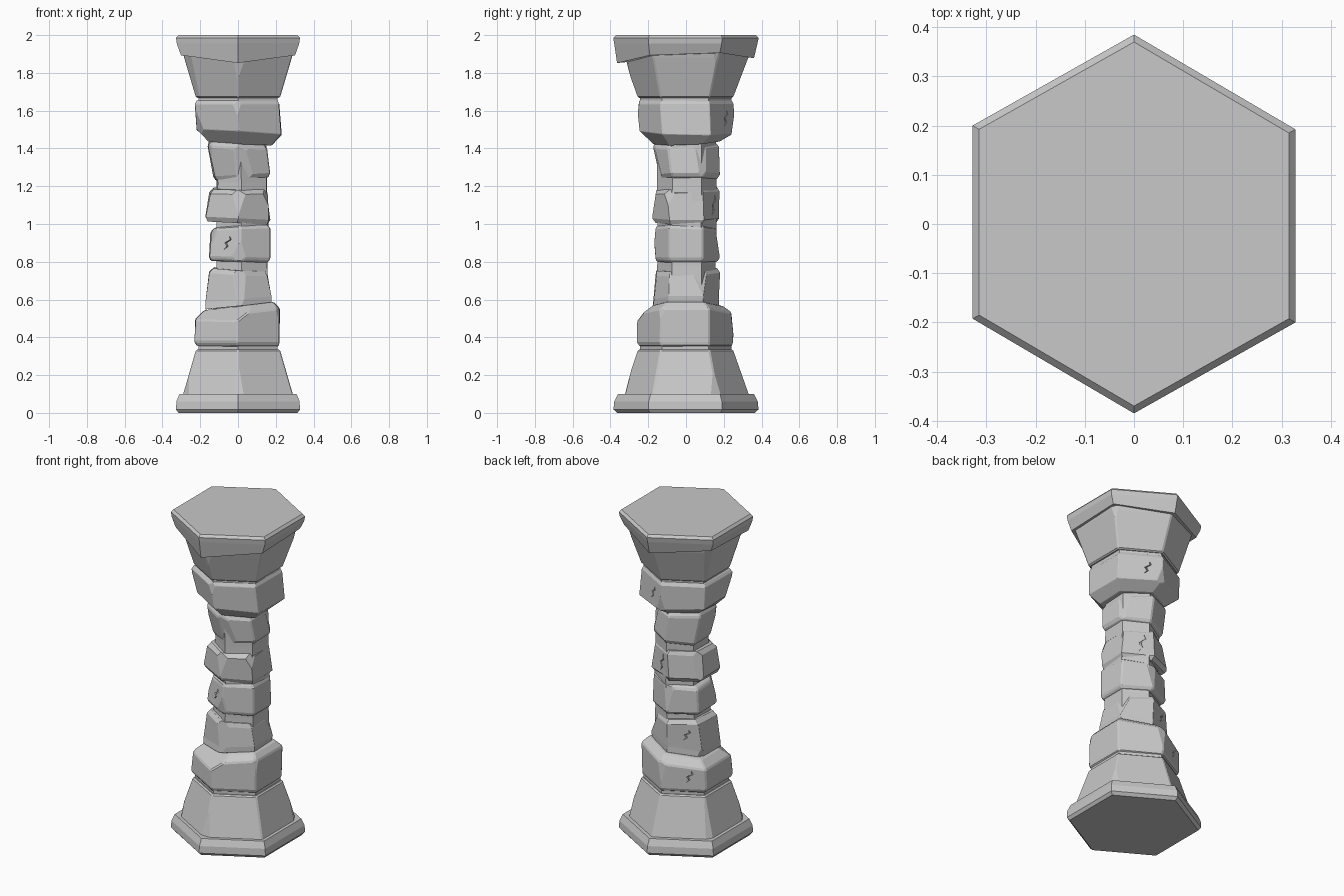
import bpy, bmesh, math, random
from mathutils import Vector

if "Cube" in bpy.data.objects:
    bpy.data.objects.remove(bpy.data.objects["Cube"])

rng = random.Random(7)
stone = bpy.data.materials.new("grey stone")
stone.use_nodes = True
GREY = (0.58, 0.58, 0.58, 1)
stone.diffuse_color = GREY
stone.node_tree.nodes["Principled BSDF"].inputs["Base Color"].default_value = GREY


def finish(name, bm):
    bmesh.ops.recalc_face_normals(bm, faces=bm.faces)
    mesh = bpy.data.meshes.new(name)
    bm.to_mesh(mesh)
    bm.free()
    mesh.materials.append(stone)
    obj = bpy.data.objects.new(name, mesh)
    bpy.context.collection.objects.link(obj)
    return obj


def hexagon(bm, z, left, right, front, back, slope_x=0, slope_y=0, dip=0, jitter=0):
    """Six corners, pointed towards front and back, on a tilted plane."""
    cx, cy, hx, hy = (left + right) / 2, (front + back) / 2, (right - left) / 2, (back - front) / 2
    ring = []
    for ux, uy in ((0, -1), (1, -.52), (1, .5), (0, 1), (-1, .52), (-1, -.5)):
        x = cx + hx * ux + rng.uniform(-jitter, jitter)
        y = cy + hy * uy + rng.uniform(-jitter, jitter)
        drop = dip if ux == 0 else 0
        ring.append(bm.verts.new((x, y, z + slope_x * x + slope_y * y - drop)))
    return ring


def chip(bm, angle, tilt, depth):
    """Slice a flat flake off the side that faces the given angle."""
    a = math.radians(angle)
    n = Vector((math.cos(a), math.sin(a), tilt)).normalized()
    reach = max(v.co.dot(n) for v in bm.verts) - depth
    bmesh.ops.bisect_plane(bm, geom=bm.verts[:] + bm.edges[:] + bm.faces[:],
                           plane_co=n * reach, plane_no=n, clear_outer=True)
    rim = [e for e in bm.edges if e.is_boundary]
    bmesh.ops.holes_fill(bm, edges=rim, sides=0)


def block(name, rings, chips=(), jitter=0, bevel=0.007):
    bm = bmesh.new()
    loops = [hexagon(bm, *r, jitter=jitter) for r in rings]
    for low, high in zip(loops, loops[1:]):
        for i in range(6):
            j = (i + 1) % 6
            bm.faces.new((low[i], low[j], high[j], high[i]))
    bm.faces.new(loops[0][::-1])
    bm.faces.new(loops[-1])
    for c in chips:
        chip(bm, *c)
    obj = finish(name, bm)
    if bevel:
        mod = obj.modifiers.new("worn edges", "BEVEL")
        mod.width, mod.segments, mod.limit_method = bevel, 1, "ANGLE"
        mod.angle_limit = math.radians(32)
    return obj


def crack(target, angle, z, apothem, side=0, height=0.07):
    """Carve a thin zigzag groove into one side of a block."""
    a = math.radians(angle)
    out, along = Vector((math.cos(a), math.sin(a), 0)), Vector((-math.sin(a), math.cos(a), 0))
    zig = [(0, 0), (.012, .25), (-.008, .5), (.015, .75), (.0, 1)]
    width = [.001, .004, .006, .004, .001]
    outline = [(u - w, t) for (u, t), w in zip(zig, width)]
    outline += [(u + w, t) for (u, t), w in zip(zig[::-1], width[::-1])]
    bm = bmesh.new()
    base = out * (apothem - .02) + along * side + Vector((0, 0, z - height / 2))
    face = bm.faces.new([bm.verts.new(base + along * (u + .03 * t) + Vector((0, 0, height * t)))
                         for u, t in outline])
    new = bmesh.ops.extrude_face_region(bm, geom=[face])["geom"]
    bmesh.ops.translate(bm, vec=out * .1, verts=[v for v in new if isinstance(v, bmesh.types.BMVert)])
    cutter = finish(target.name + "_crack_cutter", bm)
    cutter.hide_render = True
    cutter.hide_viewport = True
    cutter.display_type = "WIRE"
    mod = target.modifiers.new("crack", "BOOLEAN")
    mod.operation, mod.object, mod.solver = "DIFFERENCE", cutter, "EXACT"


# Base: slab, flared foot, thin groove and shoulder block
block("base_slab", [
    (0, -.315, .315, -.365, .365), (.018, -.328, .328, -.384, .384),
    (.06, -.326, .326, -.38, .38), (.1, -.31, .31, -.36, .36)], bevel=0)
block("base_foot", [
    (.06, -.3, .3, -.348, .345), (.1, -.29, .29, -.337, .335),
    (.335, -.222, .222, -.257, .252)],
    chips=[(272, .25, .016), (28, .22, .018), (148, .3, .012), (212, .18, .02)])
block("base_groove", [(.32, -.21, .21, -.243, .24), (.38, -.21, .21, -.243, .24)], bevel=0)
lower = block("lower_shoulder", [
    (.352, -.218, .214, -.25, .247), (.375, -.228, .222, -.262, .256),
    (.525, -.226, .222, -.26, .256, .12, 0), (.565, -.175, .19, -.2, .2, .12, 0)],
    chips=[(240, 1.3, .03), (88, .1, .015), (330, .15, .01)], jitter=.004)

# Shaft: a narrow core with five uneven stones stacked round it
block("shaft_core", [
    (.52, -.13, .16, -.155, .16), (.78, -.112, .152, -.15, .155),
    (1.0, -.112, .158, -.15, .158), (1.22, -.11, .15, -.15, .16),
    (1.5, -.13, .15, -.155, .16)], jitter=.004, bevel=0)
stone_1 = block("shaft_stone_1", [
    (.565, -.168, .172, -.18, .175, .1, 0), (.6, -.17, .177, -.183, .177, .1, 0),
    (.735, -.152, .16, -.178, .176, -.06, .04), (.76, -.13, .145, -.16, .165, -.06, .04)],
    chips=[(275, .1, .02), (25, .35, .02), (150, -.2, .012)], jitter=.006)
stone_2 = block("shaft_stone_2", [
    (.8, -.145, .16, -.165, .168, -.03, 0), (.82, -.156, .171, -.177, .177, -.03, 0),
    (.965, -.142, .167, -.17, .178, .05, -.04), (.985, -.13, .155, -.16, .165, .05, -.04)],
    chips=[(262, -.12, .018), (90, .15, .016), (205, .3, .015)], jitter=.006)
stone_3 = block("shaft_stone_3", [
    (1.005, -.155, .155, -.16, .165, -.05, 0), (1.03, -.168, .168, -.178, .178, -.05, 0),
    (1.165, -.148, .155, -.184, .174, 0, .05), (1.188, -.13, .135, -.165, .16, 0, .05)],
    chips=[(270, .15, .018), (335, .3, .018), (145, .2, .015)], jitter=.006)
stone_4 = block("shaft_stone_4", [
    (1.235, -.115, .16, -.14, .17, .06, 0), (1.26, -.128, .172, -.155, .182, .06, 0),
    (1.405, -.16, .155, -.185, .172, -.06, .03), (1.435, -.145, .14, -.165, .155, -.06, .03)],
    chips=[(280, -.2, .02), (32, .2, .018), (210, -.1, .012)], jitter=.006)
upper = block("upper_shoulder", [
    (1.43, -.155, .18, -.17, .175, -.06, .04), (1.487, -.215, .232, -.245, .256, -.06, -.02),
    (1.635, -.228, .218, -.258, .252, 0, 0), (1.655, -.215, .208, -.243, .24, 0, 0)],
    chips=[(210, -.3, .02), (272, .1, .012), (92, -.15, .015)], jitter=.004)

# Capital: groove, flared bell and slab whose lower rim dips at front and back
block("capital_groove", [(1.63, -.208, .208, -.243, .24), (1.69, -.208, .208, -.243, .24)], bevel=0)
block("capital_bell", [
    (1.668, -.222, .222, -.257, .252), (1.88, -.285, .285, -.333, .333),
    (1.94, -.3, .3, -.35, .35)],
    chips=[(280, -.22, .018), (150, -.3, .015), (25, -.2, .012), (215, -.3, .018)])
block("capital_slab", [
    (1.9, -.302, .302, -.365, .36, 0, .035, .035), (1.955, -.324, .324, -.38, .378),
    (1.985, -.328, .328, -.385, .385), (2, -.315, .315, -.37, .37)], bevel=0)

# Weathering cracks
crack(upper, 60, 1.56, .22, .02, .08)
crack(stone_3, 60, 1.1, .155, 0, .11)
crack(stone_2, 240, .9, .14, 0, .07)
crack(stone_1, 120, .68, .14, 0, .06)
crack(lower, 120, .45, .22, .02, .07)
